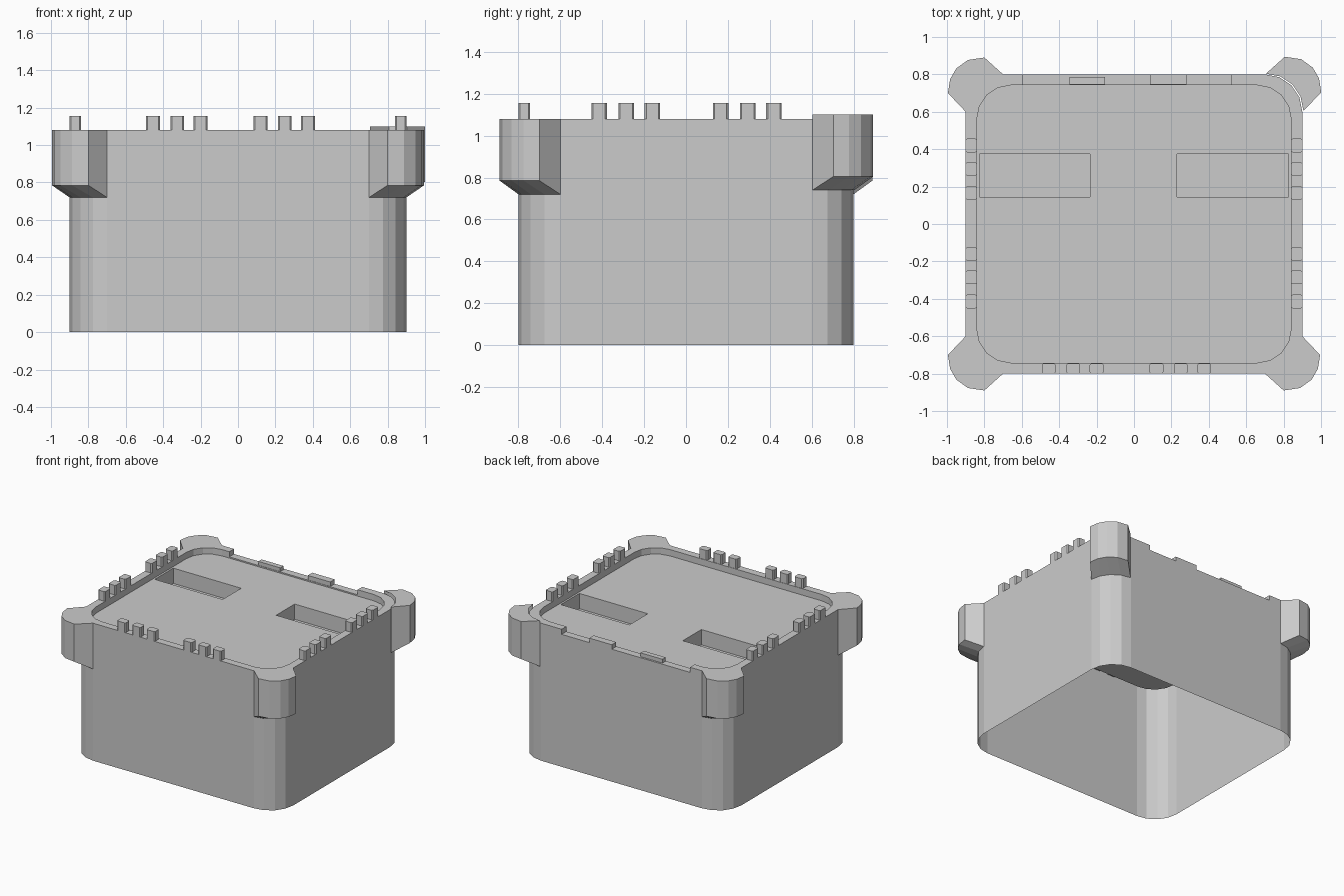
import bpy, bmesh, math

if "Cube" in bpy.data.objects:
    bpy.data.objects.remove(bpy.data.objects["Cube"])

TOP, ROOF, LEDGE, PIT = 1.08, 1.03, 1.04, 0.91


def finish(name, bm):
    bmesh.ops.remove_doubles(bm, verts=bm.verts, dist=0.0005)
    bmesh.ops.dissolve_degenerate(bm, edges=bm.edges, dist=0.0002)
    bmesh.ops.recalc_face_normals(bm, faces=bm.faces)
    me = bpy.data.meshes.new(name)
    bm.to_mesh(me)
    bm.free()
    ob = bpy.data.objects.new(name, me)
    bpy.context.collection.objects.link(ob)
    return ob


def arc(cx, cy, r, start, n=4):
    return [(cx + r * math.cos(math.radians(start + 90 * i / n)),
             cy + r * math.sin(math.radians(start + 90 * i / n))) for i in range(n + 1)]


def outline(hx, hy, r):
    """Rounded rectangle (x, y, rim height), with a lowered stretch at the back."""
    cx, cy = hx - r, hy - r
    pts = [(x, y, TOP) for x, y in arc(cx, cy, r, 0)]
    pts += [(0.52, hy, TOP), (0.52, hy, LEDGE), (-0.595, hy, LEDGE), (-0.595, hy, TOP)]
    for x, y, a in ((-cx, cy, 90), (-cx, -cy, 180), (cx, -cy, 270)):
        pts += [(px, py, TOP) for px, py in arc(x, y, r, a)]
    return pts


def bridge(bm, a, b, closed=True):
    n = len(a)
    for i in range(n if closed else n - 1):
        j = (i + 1) % n
        bm.faces.new((a[i], a[j], b[j], b[i]))


def box(name, x0, x1, y0, y1, z0, z1, chamfer=0.0):
    bm = bmesh.new()
    bmesh.ops.create_cube(bm, size=1)
    for v in bm.verts:
        v.co = ((x0 + x1) / 2 + v.co.x * (x1 - x0),
                (y0 + y1) / 2 + v.co.y * (y1 - y0),
                (z0 + z1) / 2 + v.co.z * (z1 - z0))
    if chamfer:
        edges = [e for e in bm.edges if abs(e.verts[0].co.z - e.verts[1].co.z) > 0.01]
        bmesh.ops.bevel(bm, geom=edges, offset=chamfer, segments=1, affect='EDGES')
    return finish(name, bm)


# Outer wall, open underneath, with the rim and its inner face
bm = bmesh.new()
outer, inner = outline(0.9, 0.8, 0.2), outline(0.84, 0.742, 0.18)
rings = [[bm.verts.new((x, y, 0)) for x, y, z in outer],
         [bm.verts.new(p) for p in outer],
         [bm.verts.new(p) for p in inner],
         [bm.verts.new((x, y, ROOF)) for x, y, z in inner]]
for a, b in zip(rings, rings[1:]):
    bridge(bm, a, b)
finish("wall", bm)

# Roof deck with two sunken pits
bm = bmesh.new()


def loop(points, z):
    return [bm.verts.new((x, y, z)) for x, y in points]


deck = loop([p[:2] for i, p in enumerate(inner) if i not in (6, 8)], ROOF)
pits = []
for x0, x1 in ((-0.825, -0.235), (0.23, 0.825)):
    pits.append(((x0, 0.145), (x1, 0.145), (x1, 0.375), (x0, 0.375)))
tops = [loop(p, ROOF) for p in pits]
edges = []
for ring in [deck] + tops:
    edges += [bm.edges.new((ring[i], ring[(i + 1) % len(ring)])) for i in range(len(ring))]
bmesh.ops.triangle_fill(bm, edges=edges, use_beauty=True, normal=(0, 0, 1))
for p, ring in zip(pits, tops):
    low = loop(p, PIT)
    bridge(bm, ring, low)
    bm.faces.new(low)
finish("roof_deck", bm)

# Corner turrets lofted around the rounded wall corners; one sits slightly loose
shell = [(0.995, 0.70), (0.983, 0.775), (0.95, 0.832), (0.888, 0.877), (0.80, 0.89)]
corner = arc(0.7, 0.6, 0.2, 0)
for sx, sy, name in ((1, 1, "back_right"), (-1, 1, "back_left"),
                     (-1, -1, "front_left"), (1, -1, "front_right")):
    loose = name == "back_right"
    dx, dy, dz = (0.006, 0.004, 0.02) if loose else (0, 0, 0)
    bm = bmesh.new()

    def row(points, z):
        return [bm.verts.new((sx * x + dx, sy * y + dy, z + dz)) for x, y in points]

    section = [row(corner, TOP), row(shell, TOP), row(shell, 0.785), row(corner, 0.72)]
    for a, b in zip(section, section[1:]):
        bridge(bm, a, b, closed=False)
    for end in (0, -1):
        bm.faces.new([r[end] for r in section])
    finish("turret_" + name, bm)

# Battlement blocks along the front and both sides
W = 0.037
for x in (-0.455, -0.325, -0.2, 0.12, 0.25, 0.375):
    box("front_merlon", x - W, x + W, -0.8, -0.745, TOP - 0.01, 1.155, 0.008)
for y in (-0.415, -0.285, -0.16, 0.165, 0.295, 0.42):
    for s in (-1, 1):
        x0, x1 = sorted((s * 0.84, s * 0.9))
        box("side_merlon", x0, x1, y - W, y + W, TOP - 0.01, 1.155, 0.008)

# Low broken blocks left on the back rim
box("back_block_right", 0.085, 0.28, 0.745, 0.8, LEDGE - 0.005, 1.075)
box("back_block_left", -0.345, -0.155, 0.745, 0.785, LEDGE - 0.005, 1.07)
